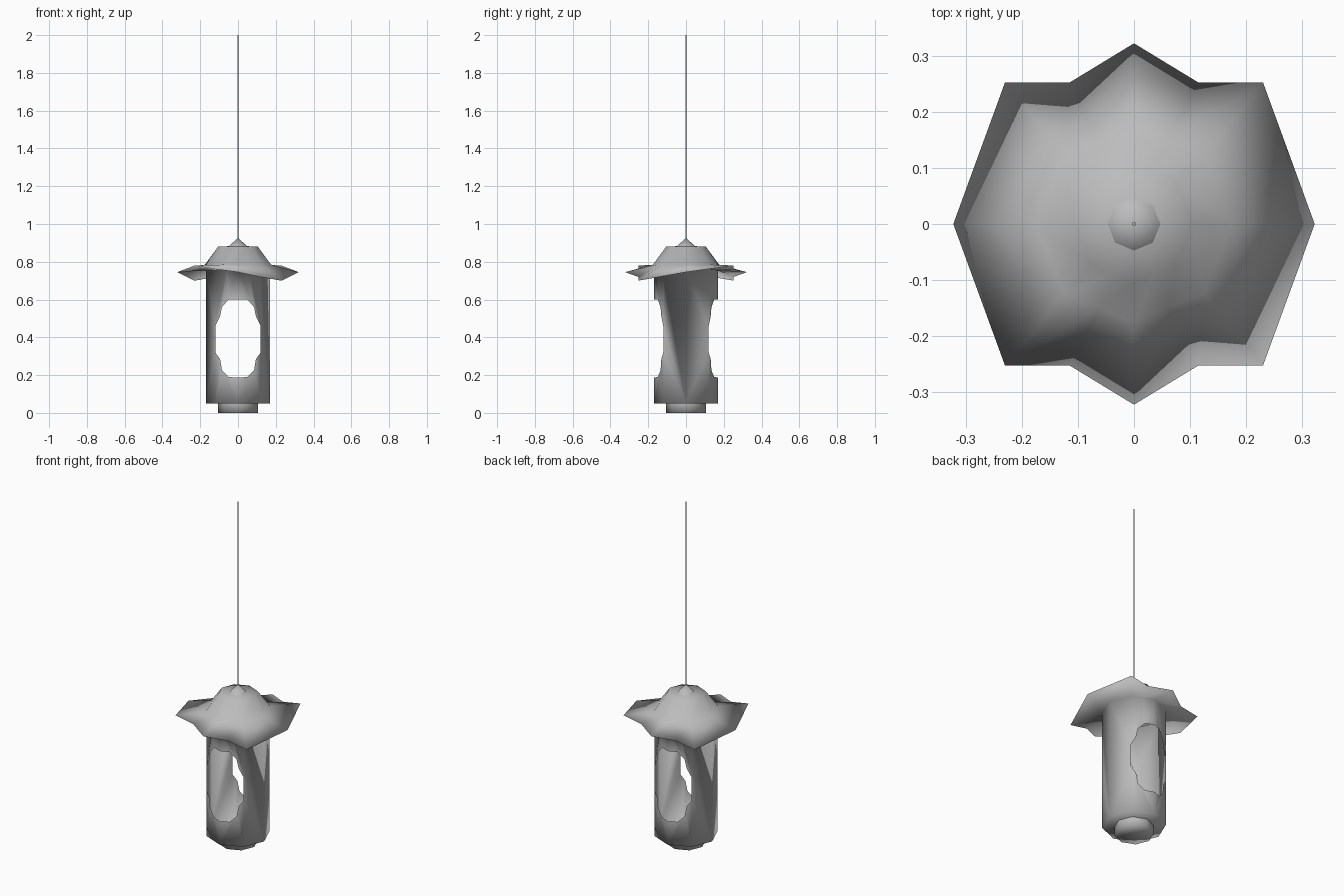
import bpy, bmesh, math

if "Cube" in bpy.data.objects:
    bpy.data.objects.remove(bpy.data.objects["Cube"])

grey = bpy.data.materials.new("dark_grey")
grey.diffuse_color = (0.5, 0.5, 0.5, 1)
grey.use_nodes = True
grey.node_tree.nodes["Principled BSDF"].inputs["Base Color"].default_value = grey.diffuse_color


def make_object(name, bm, angle=180):
    bmesh.ops.remove_doubles(bm, verts=bm.verts, dist=0.0005)
    bmesh.ops.recalc_face_normals(bm, faces=bm.faces)
    mesh = bpy.data.meshes.new(name)
    bm.to_mesh(mesh)
    bm.free()
    mesh.materials.append(grey)
    ob = bpy.data.objects.new(name, mesh)
    bpy.context.collection.objects.link(ob)
    bpy.ops.object.select_all(action='DESELECT')
    ob.select_set(True)
    bpy.context.view_layer.objects.active = ob
    bpy.ops.object.shade_smooth_by_angle(angle=math.radians(angle))
    return ob


def face(bm, points):
    bm.faces.new([bm.verts.new(p) for p in points])


def loft(bm, rings, tip=None):
    # Bridge successive closed rings; optionally fan the last one to a tip
    rows = [[bm.verts.new(p) for p in ring] for ring in rings]
    n = len(rows[0])
    for a, b in zip(rows, rows[1:]):
        for i in range(n):
            j = (i + 1) % n
            bm.faces.new((a[i], a[j], b[j], b[i]))
    if tip:
        t = bm.verts.new(tip)
        for i in range(n):
            bm.faces.new((rows[-1][i], rows[-1][(i + 1) % n], t))
    return rows


def circle(r, z, n=8):
    return [(r * math.cos(2 * math.pi * i / n), r * math.sin(2 * math.pi * i / n), z)
            for i in range(n)]


# Base foot
bm = bmesh.new()
rows = loft(bm, [circle(0.105, 0.052), circle(0.105, 0)], tip=(0, 0, 0))
make_object("base_foot", bm)

# Hanging cord and its small cap
bm = bmesh.new()
for row in loft(bm, [circle(0.0035, 0.91), circle(0.0035, 2.0)]):
    bm.faces.new(row)
make_object("hanging_cord", bm, 40)
bm = bmesh.new()
loft(bm, [circle(0.048, 0.882)], tip=(0, 0, 0.927))
make_object("cord_cap", bm)

# Body: eight flat panels, the front and back ones cut by a ragged opening
R, TOP, BOTTOM = 0.17, 0.755, 0.05
k = math.sqrt(0.5)
C = R * k
upper = [(0, 0.6), (0.05, 0.6), (0.085, 0.56), (0.095, 0.51), (C, 0.46),
         (C, TOP), (C / 2, TOP), (0, TOP)]
lower = [(0, 0.187), (0.05, 0.19), (0.085, 0.225), (0.095, 0.285), (C, 0.32),
         (C, BOTTOM), (0, BOTTOM)]
side_heights = [BOTTOM, 0.32, 0.46, TOP]
bm = bmesh.new()
for sx in (-1, 1):
    for sy in (-1, 1):
        for piece in (upper, lower):
            face(bm, [(sx * x, sy * (R - x * (R - C) / C), z) for x, z in piece])
        face(bm, [(sx * C, sy * C, z) for z in side_heights]
             + [(sx * R, 0, TOP), (sx * R, 0, BOTTOM)])
# Underside of the body
loft(bm, [circle(R, BOTTOM)], tip=(0, 0, BOTTOM))

# Roof with a warped star brim; half the rim is listed, the rest is turned round
half_rim = [(0.322, 0, 0.745), (0.23, 0.252, 0.78), (0.115, 0.252, 0.76),
            (0, 0.322, 0.745), (-0.115, 0.252, 0.72), (-0.23, 0.252, 0.70)]
rim = half_rim + [(-x, -y, z) for x, y, z in half_rim]
half_unit = [(1, 0), (k, k), (k / 2, (1 + k) / 2), (0, 1), (-k / 2, (1 + k) / 2), (-k, k)]
unit = half_unit + [(-x, -y) for x, y in half_unit]


def ring(r, z):
    return [(x * r, y * r, z) for x, y in unit]


loft(bm, [ring(R, TOP), rim, ring(0.175, 0.785), ring(0.105, 0.88)], tip=(0, 0, 0.885))
make_object("lantern_body_and_roof", bm)
